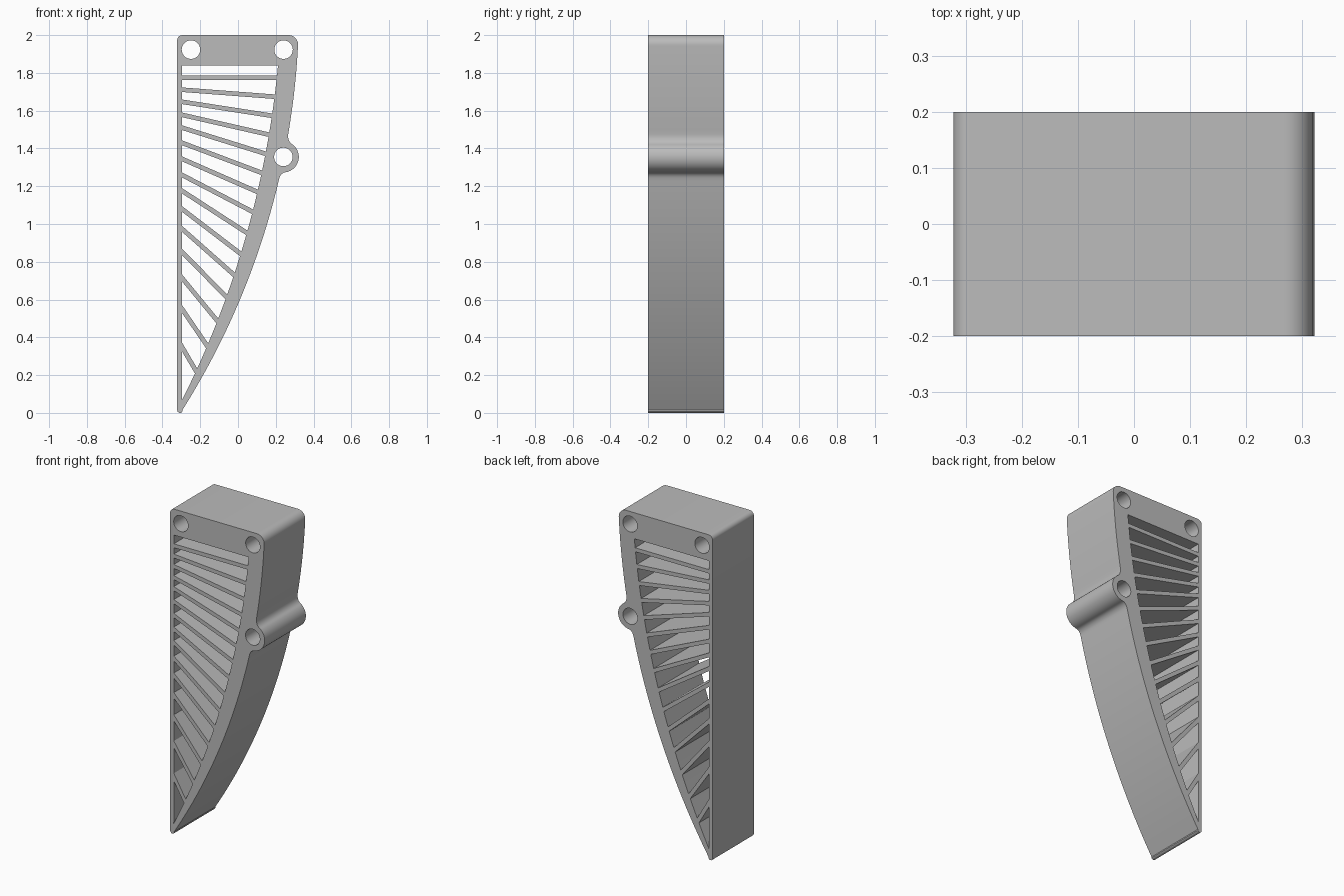
import bpy, bmesh
from math import sin, cos, sqrt, radians
from mathutils import Matrix, Vector

cube = bpy.data.objects.get("Cube")
if cube:
    bpy.data.objects.remove(cube)

DEPTH = 0.4
WALL_OUT, WALL_IN = -0.322, -0.297
BOSS = (0.24, 1.355)
SLAT = 0.024

grey = bpy.data.materials.new("mid_grey")
grey.use_nodes = True
colour = (0.5, 0.5, 0.5, 1)
grey.diffuse_color = colour
grey.node_tree.nodes["Principled BSDF"].inputs["Base Color"].default_value = colour


def arc(centre, radius, start, end, steps):
    """Points on a circular arc, angles in degrees."""
    angles = [radians(start + (end - start) * i / steps) for i in range(steps + 1)]
    return [(centre[0] + radius * cos(a), centre[1] + radius * sin(a)) for a in angles]


def circle(centre, radius):
    return arc(centre, radius, 0, 360, 48)[:-1]


def blend(a, b, c, steps=8):
    """Soft fillet from a to c, pulled towards b."""
    a, b, c = Vector(a), Vector(b), Vector(c)
    ts = [i / steps for i in range(steps + 1)]
    return [tuple(a * (1 - t) ** 2 + b * 2 * t * (1 - t) + c * t * t) for t in ts]


def outer_x(z):
    return -3.677 + sqrt(16 - (z - 2.15) ** 2)


def inner_x(z):
    return -4.7565 + sqrt(24.9 - (z - 2.305) ** 2)


def sweep(edge, z0, z1, steps):
    zs = [z0 + (z1 - z0) * i / steps for i in range(steps + 1)]
    return [(edge(z), z) for z in zs]


def on_inner(z_left, slope):
    """Height where a sloping line from the wall meets the inner curve."""
    z = z_left
    for _ in range(40):
        z = z_left + slope * (inner_x(z) - WALL_IN)
    return z


# Outer outline: curved blade edge, round lug, rounded top corners, straight wall
boss_arc = arc(BOSS, 0.082, -80, 50, 24)
outline = arc((WALL_OUT + 0.015, 0.015), 0.015, 180, 330, 8)
outline += sweep(outer_x, 0.015, 1.23, 28)
outline += blend((outer_x(1.235), 1.235), (0.225, 1.272), boss_arc[0])[1:]
outline += boss_arc[1:]
outline += blend(boss_arc[-1], (0.262, 1.435), (outer_x(1.475), 1.475))[1:]
outline += sweep(outer_x, 1.5, 1.94, 10)
outline += arc((0.268, 1.95), 0.05, 0, 90, 10)
outline += arc((WALL_OUT + 0.028, 1.972), 0.028, 90, 180, 8)

# Slat centre heights at the wall and at the curved edge
left = [1.774, 1.711, 1.647, 1.578, 1.51, 1.43, 1.345, 1.26,
        1.176, 1.08, 0.975, 0.853, 0.715, 0.551, 0.35]
right = [1.774, 1.674, 1.573, 1.473, 1.372, 1.271, 1.17, 1.065,
         0.953, 0.842, 0.731, 0.614, 0.487, 0.355, 0.222]

# Each opening lies between the underside of one slat and the top of the next
edges = [(1.84, 1.84)]
for zl, zr in zip(left, right):
    slope = (zr - zl) / (inner_x(zr) - WALL_IN)
    half = SLAT / 2 * sqrt(1 + slope * slope)
    for z in (zl + half, zl - half):
        edges.append((z, on_inner(z, slope)))
edges.append((0.065, 0.065))

openings = []
for (top_l, top_r), (low_l, low_r) in zip(edges[::2], edges[1::2]):
    hole = [(WALL_IN, top_l)]
    if low_l > low_r or low_l > 0.1:
        hole.append((WALL_IN, low_l))
    openings.append(hole + sweep(inner_x, low_r, top_r, 4))

bolt_holes = [circle(c, 0.049) for c in ((-0.249, 1.923), (0.241, 1.923), BOSS)]

# Fill and extrude the pierced profile
curve = bpy.data.curves.new("profile", "CURVE")
curve.dimensions = "2D"
curve.fill_mode = "BOTH"
curve.extrude = DEPTH / 2
for loop in [outline] + openings + bolt_holes:
    spline = curve.splines.new("POLY")
    spline.points.add(len(loop) - 1)
    for point, (x, z) in zip(spline.points, loop):
        point.co = (x, z, 0, 1)
    spline.use_cyclic_u = True

helper = bpy.data.objects.new("profile", curve)
bpy.context.collection.objects.link(helper)
bpy.context.view_layer.update()
graph = bpy.context.evaluated_depsgraph_get()
mesh = bpy.data.meshes.new_from_object(helper.evaluated_get(graph))
bpy.data.objects.remove(helper)

# Weld the caps to the sides and stand the part upright
bm = bmesh.new()
bm.from_mesh(mesh)
bmesh.ops.remove_doubles(bm, verts=bm.verts, dist=0.0001)
bmesh.ops.transform(bm, matrix=Matrix.Rotation(radians(90), 4, "X"), verts=bm.verts)
bmesh.ops.recalc_face_normals(bm, faces=bm.faces)
bm.to_mesh(mesh)
bm.free()

mesh.materials.clear()
mesh.materials.append(grey)
grille = bpy.data.objects.new("slatted_bracket", mesh)
bpy.context.collection.objects.link(grille)
bpy.context.view_layer.objects.active = grille
grille.select_set(True)
bpy.ops.object.shade_smooth_by_angle(angle=radians(30))
